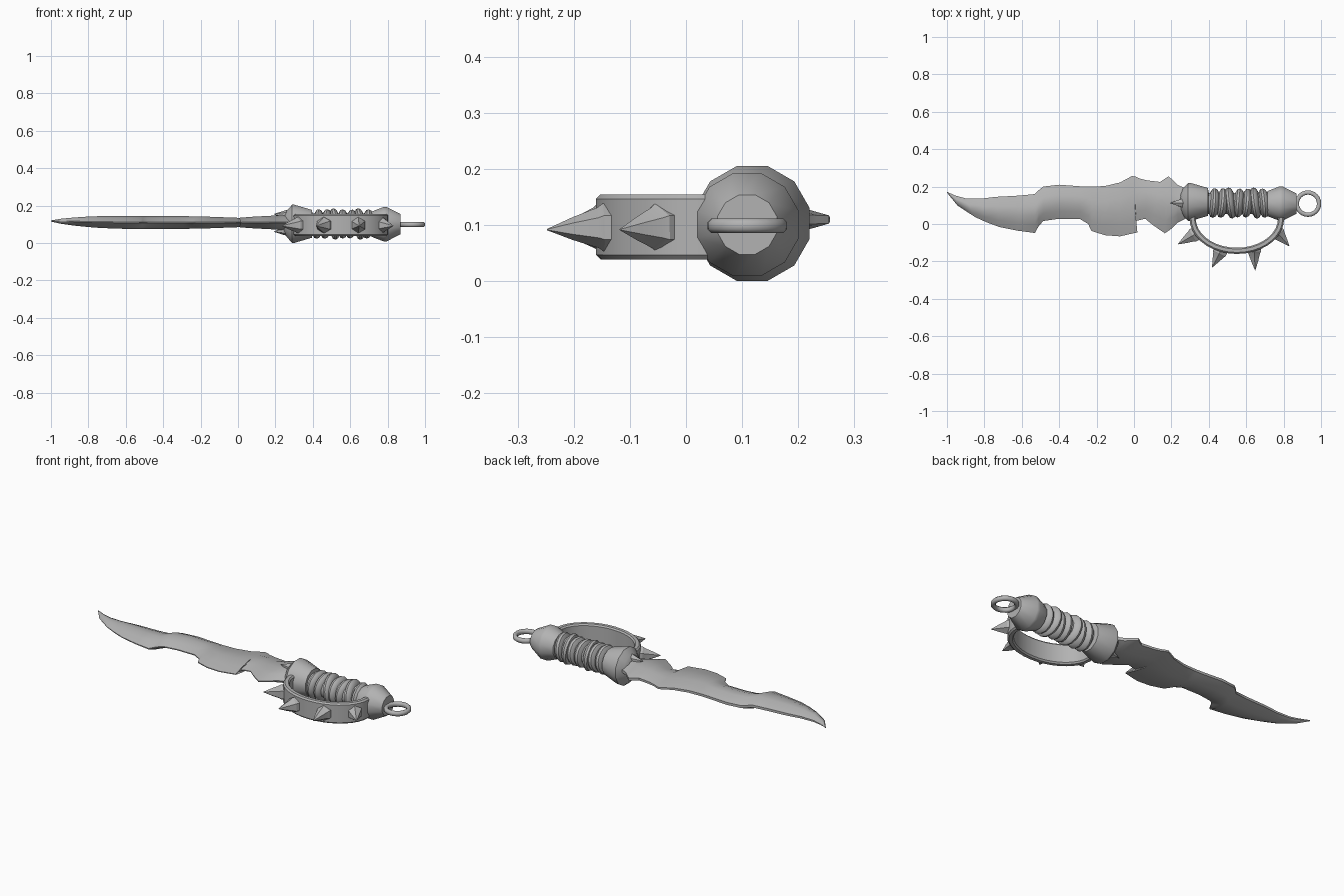
import bpy, math, random
from mathutils import Vector, Matrix

if "Cube" in bpy.data.objects:
    bpy.data.objects.remove(bpy.data.objects["Cube"])

random.seed(4)
steel = bpy.data.materials.new("grey steel")
steel.diffuse_color = (0.45, 0.45, 0.45, 1)
steel.use_nodes = True
steel.node_tree.nodes["Principled BSDF"].inputs["Base Color"].default_value = steel.diffuse_color


def make(name, verts, faces, angle=35):
    me = bpy.data.meshes.new(name)
    me.from_pydata([tuple(v) for v in verts], [], faces)
    me.materials.append(steel)
    ob = bpy.data.objects.new(name, me)
    bpy.context.collection.objects.link(ob)
    bpy.ops.object.select_all(action='DESELECT')
    ob.select_set(True)
    bpy.context.view_layer.objects.active = ob
    bpy.ops.object.mode_set(mode='EDIT')
    bpy.ops.mesh.select_all(action='SELECT')
    bpy.ops.mesh.normals_make_consistent(inside=False)
    bpy.ops.object.mode_set(mode='OBJECT')
    bpy.ops.object.shade_smooth_by_angle(angle=math.radians(angle))
    return ob


def loft(name, rings, closed=False, angle=35):
    """Skin a list of equal-length vertex rings, capping the ends."""
    n, m = len(rings[0]), len(rings)
    faces = []
    for i in range(m if closed else m - 1):
        a, b = i * n, (i + 1) % m * n
        faces += [(a + j, a + (j + 1) % n, b + (j + 1) % n, b + j) for j in range(n)]
    if not closed:
        faces += [tuple(range(n)), tuple(range((m - 1) * n, m * n))]
    return make(name, [v for r in rings for v in r], faces, angle)


def revolve(name, profile, origin, direction, sides, angle=35):
    """Turn (distance, radius) pairs around an axis."""
    rot = Vector(direction).to_track_quat('Z', 'Y').to_matrix()
    o = Vector(origin)
    rings = []
    for d, r in profile:
        rings.append([o + rot @ Vector((r * math.cos(t), r * math.sin(t), d))
                      for t in [(k + 0.5) * math.tau / sides for k in range(sides)]])
    return loft(name, rings, angle=angle)


# Blade: stations of (edge x, edge y, spine x, spine y, half thickness)
stations = [
    (-1.00, .168, -1.00, .172, .003), (-.945, .10, -.955, .152, .013),
    (-.85, .037, -.90, .137, .022), (-.785, .008, -.82, .135, .028),
    (-.72, -.016, -.74, .145, .032), (-.62, -.036, -.61, .152, .034),
    (-.53, -.048, -.53, .16, .035), (-.51, -.012, -.508, .182, .035),
    (-.485, .016, -.485, .20, .035), (-.40, .028, -.40, .21, .035),
    (-.29, .027, -.28, .201, .034), (-.245, .0, -.24, .20, .033),
    (-.228, -.037, -.22, .20, .033), (-.155, -.06, -.155, .203, .031),
    (-.075, -.066, -.075, .222, .028), (.018, -.045, -.01, .257, .025),
    (.005, -.01, .01, .253, .025), (.005, .015, .03, .243, .026),
    (.06, .028, .07, .233, .030), (.10, -.005, .14, .225, .033),
    (.165, -.05, .185, .255, .036), (.205, -.022, .21, .232, .038),
    (.235, .008, .235, .208, .04), (.30, .04, .30, .18, .042)]
section = [(0, .08), (.22, .62), (.45, 1), (.7, .92), (1, .2)]
rings = []
for xl, yl, xu, yu, h in stations:
    zc = .118 - .008 * min(1, (xl + 1) / .4)
    top = [(xl + (xu - xl) * t, yl + (yu - yl) * t, zc + h * k) for t, k in section]
    rings.append(top + [(x, y, 2 * zc - z) for x, y, z in reversed(top)])
loft("blade", rings, angle=40)

# Handle: front collar, core and pommel
X = (1, 0, 0)
revolve("front_collar", [(.245, .045), (.262, .075), (.29, .106), (.30, .106), (.395, .077), (.40, .05)],
        (0, .118, .103), X, 12)
revolve("grip_core", [(.38, .058), (.73, .058)], (0, .11, .102), X, 16)
revolve("pommel", [(.705, .05), (.715, .07), (.778, .095), (.795, .095), (.87, .055)],
        (0, .109, .101), X, 12)

# Leather-like wraps: slightly tilted bands around the grip
for i in range(7):
    tilt = (1, random.uniform(-.16, .16), random.uniform(-.12, .12))
    r = random.uniform(.076, .087)
    revolve("grip_wrap", [(-.023, .056), (-.012, r - .004), (0, r), (.012, r - .006), (.023, .056)],
            (.427 + i * .0445, .112, .102), tilt, 16, 40)

# Hanging ring behind the pommel
rings = []
for i in range(24):
    a = math.tau * i / 24
    rings.append([((.93 + r * math.cos(a)), .109 + r * math.sin(a), .099 + z)
                  for r, z in ((.048, .007), (.054, .013), (.064, .013),
                               (.071, .006), (.071, -.006), (.064, -.013),
                               (.054, -.013), (.048, -.007))])
loft("hanging_ring", rings, closed=True, angle=50)

# Knuckle bow: bevelled band swept along a half ellipse
rings = []
for i in range(21):
    a = math.radians(170 + 200 * i / 20)
    c, s = math.cos(a), math.sin(a)
    prof = [(-.015, .05), (-.008, .058), (.010, .058), (.018, .05)]
    prof += [(r, -z) for r, z in reversed(prof)]
    rings.append([(.55 + (.235 + r) * c, .03 + (.172 + r) * s, .097 + z) for r, z in prof])
loft("knuckle_bow", rings)

# Bow spikes: six-sided, with a short flared foot
for base, tip in [((.325, -.055), (.235, -.108)), ((.462, -.145), (.418, -.232)),
                  ((.642, -.135), (.648, -.248)), ((.765, -.045), (.83, -.118))]:
    b, t = Vector((*base, .096)), Vector((*tip, .092))
    L = (t - b).length
    revolve("bow_spike", [(-.01, .043), (.012, .043), (.022, .036), (L * .6, .02), (L, .001)],
            b, t - b, 6, 20)

# Small spikes on both flats of the blade root
for s in (1, -1):
    b, t = Vector((.285, .112, .108 + s * .04)), Vector((.192, .112, .108 + s * .047))
    revolve("root_spike", [(0, .032), (.025, .028), ((t - b).length, .001)], b, t - b, 6, 20)
